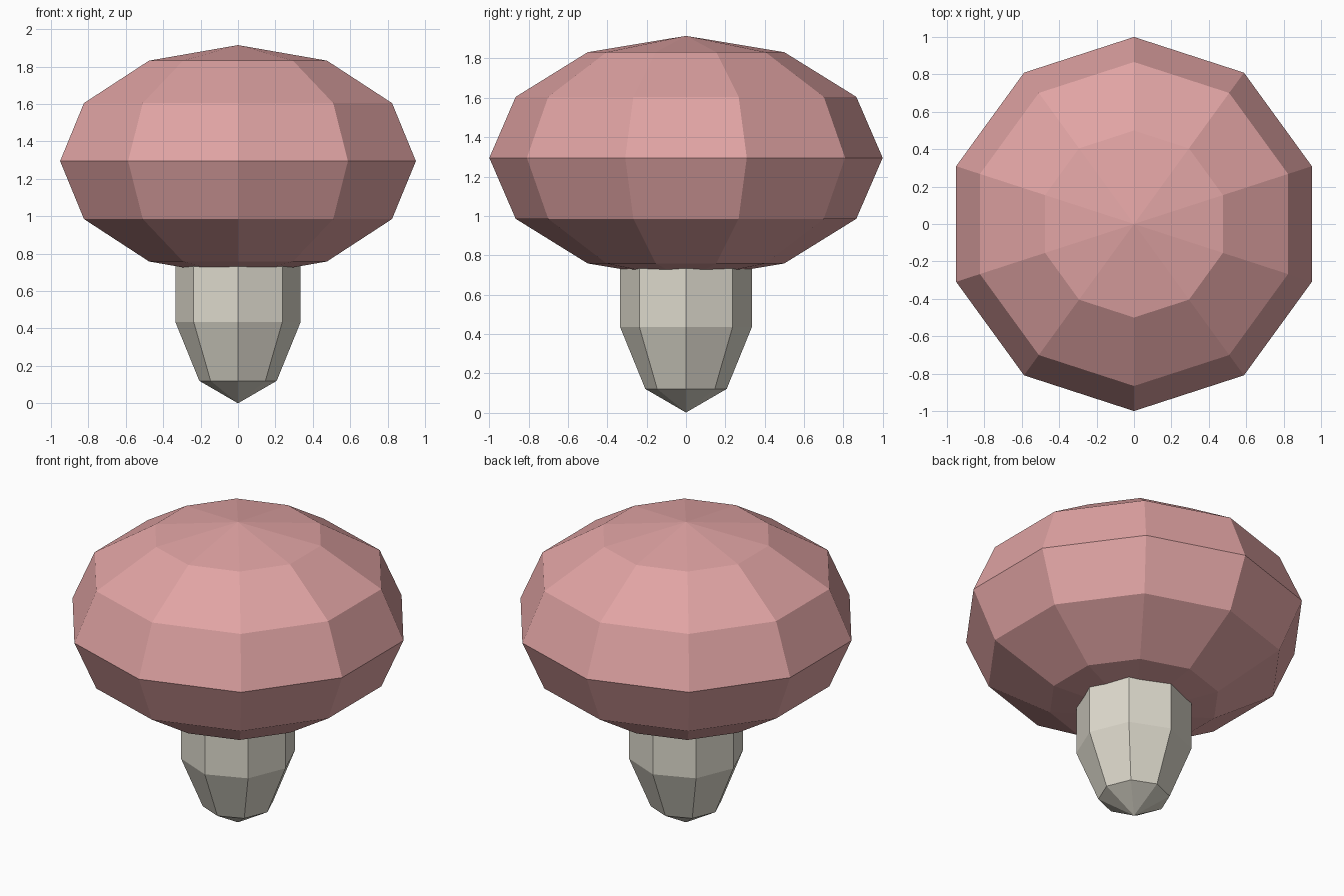
import bpy

cube = bpy.data.objects.get("Cube")
if cube:
    bpy.data.objects.remove(cube, do_unlink=True)


def make_material(name, rgb):
    mat = bpy.data.materials.new(name)
    mat.use_nodes = True
    colour = (*rgb, 1.0)
    mat.diffuse_color = colour
    for node in mat.node_tree.nodes:
        if node.type == 'BSDF_PRINCIPLED':
            node.inputs["Base Color"].default_value = colour
    return mat


def faceted_ball(name, segments, rings, radius, half_height, centre_z, mat):
    """Low-poly sphere stretched in height, with flat faces."""
    bpy.ops.mesh.primitive_uv_sphere_add(segments=segments, ring_count=rings, radius=1)
    ball = bpy.context.object
    ball.name = name
    ball.scale = (radius, radius, half_height)
    ball.location = (0, 0, centre_z)
    bpy.ops.object.transform_apply(location=True, rotation=True, scale=True)
    # Start the segments on the x axis
    first = max(v.co.x for v in ball.data.vertices)
    assert first > 0
    ball.data.materials.append(mat)
    bpy.ops.object.shade_flat()
    return ball


pink = make_material("dusty_pink", (0.75, 0.37, 0.37))
cream = make_material("pale_cream", (0.73, 0.70, 0.61))

# Wide cap
faceted_ball("cap", 10, 6, 1.0, 0.62, 1.295, pink)

# Tapered stem, its upper half hidden inside the cap
faceted_ball("stem", 8, 5, 0.352, 0.628, 0.628, cream)
